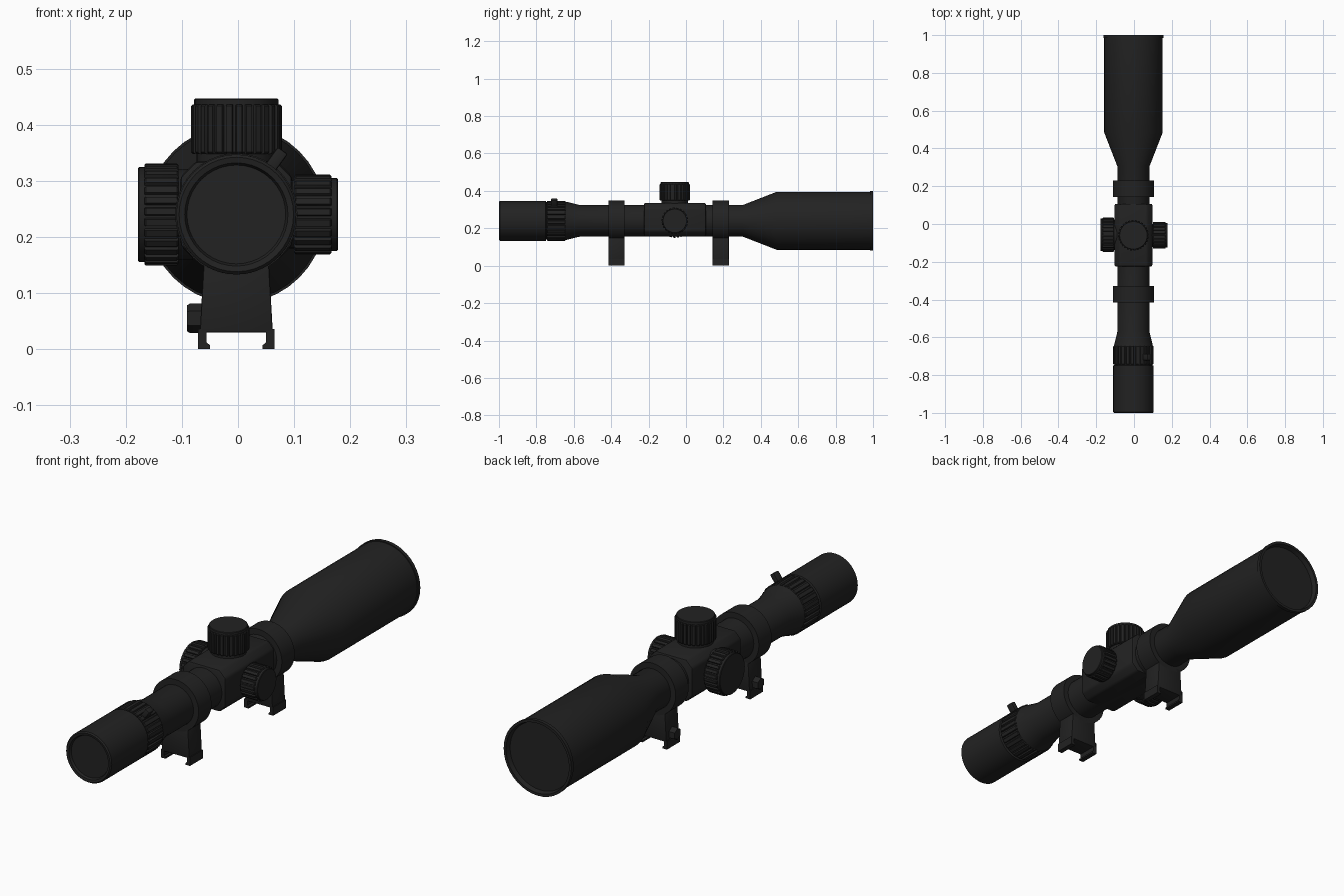
import bpy, bmesh, math
from mathutils import Matrix, Vector

if "Cube" in bpy.data.objects:
    bpy.data.objects.remove(bpy.data.objects["Cube"])

CX, CZ = -0.003, 0.24          # optical axis
black = bpy.data.materials.new("matte black")
black.diffuse_color = (0.016, 0.016, 0.016, 1)
black.use_nodes = True
black.node_tree.nodes["Principled BSDF"].inputs["Base Color"].default_value = black.diffuse_color


def finish(name, bm, angle=35):
    bmesh.ops.recalc_face_normals(bm, faces=bm.faces)
    me = bpy.data.meshes.new(name)
    bm.to_mesh(me)
    bm.free()
    ob = bpy.data.objects.new(name, me)
    bpy.context.collection.objects.link(ob)
    me.materials.append(black)
    bpy.ops.object.select_all(action='DESELECT')
    ob.select_set(True)
    bpy.context.view_layer.objects.active = ob
    bpy.ops.object.shade_smooth_by_angle(angle=math.radians(angle))
    return ob


def bridge(bm, a, b):
    for i in range(len(a)):
        j = (i + 1) % len(a)
        bm.faces.new((a[i], a[j], b[j], b[i]))


def lathe(name, profile, origin, axis, sides=32, closed=False, teeth=0, depth=0.0):
    """Rings of (distance along axis, radius, grooved?) joined into a solid."""
    bm = bmesh.new()
    rot = Vector((0, 0, 1)).rotation_difference(Vector(axis)).to_matrix()
    rings = []
    for p in profile:
        ring = []
        if teeth:
            for t in range(teeth):
                for f, cut in ((0.0, 0), (0.56, 0), (0.66, 1), (0.9, 1)):
                    a = 2 * math.pi * (t + f) / teeth
                    r = p[1] - depth * cut * p[2]
                    ring.append((r * math.cos(a), r * math.sin(a), p[0]))
        else:
            for i in range(sides):
                a = 2 * math.pi * i / sides
                ring.append((p[1] * math.cos(a), p[1] * math.sin(a), p[0]))
        rings.append([bm.verts.new(rot @ Vector(c) + Vector(origin)) for c in ring])
    for a, b in zip(rings, rings[1:]):
        bridge(bm, a, b)
    if closed:
        bridge(bm, rings[-1], rings[0])
    else:
        bm.faces.new(rings[0])
        bm.faces.new(rings[-1])
    return finish(name, bm)


def prism(name, outline, y0, y1, bevel=0.0):
    """Extrude an x-z outline along y."""
    bm = bmesh.new()
    a = [bm.verts.new((x, y0, z)) for x, z in outline]
    b = [bm.verts.new((x, y1, z)) for x, z in outline]
    bridge(bm, a, b)
    bm.faces.new(a)
    bm.faces.new(b)
    if bevel:
        bmesh.ops.bevel(bm, geom=bm.edges[:], offset=bevel, segments=2,
                        affect='EDGES', profile=0.5)
    return finish(name, bm)


Y = (0, 1, 0)
axis0 = (CX, 0, CZ)

# Eyepiece with recessed lens, main tube, objective bell with recessed lens
lathe("main_tube", [
    (-0.988, 0.086), (-0.988, 0.088), (-0.998, 0.092), (-1.0, 0.102), (-0.995, 0.107),
    (-0.75, 0.107), (-0.747, 0.1), (-0.645, 0.1), (-0.645, 0.103), (-0.57, 0.085),
    (0.305, 0.085), (0.485, 0.155), (0.985, 0.155), (0.985, 0.159), (1.0, 0.159),
    (1.0, 0.148), (0.98, 0.143), (0.98, 0.14)], axis0, Y, sides=40)

# Magnification ring and its lever
lathe("magnification_ring", [(-0.743, 0.104, 1), (-0.74, 0.107, 1), (-0.648, 0.107, 1),
                             (-0.645, 0.104, 1)], axis0, Y, teeth=26, depth=0.006)
bm = bmesh.new()
tilt = math.radians(36)
bmesh.ops.create_cube(bm, size=1, matrix=Matrix.Translation((CX, -0.705, CZ))
                      @ Matrix.Rotation(tilt, 4, 'Y')
                      @ Matrix.Translation((0, 0, 0.115))
                      @ Matrix.Diagonal((0.022, 0.034, 0.052, 1)))
bmesh.ops.bevel(bm, geom=bm.edges[:], offset=0.004, segments=2, affect='EDGES', profile=0.5)
finish("magnification_lever", bm)

# Turret housing: chamfered block
w, c = 0.1, 0.028
zb, zt = 0.157, 0.335
prism("turret_housing", [(CX + x, z) for x, z in (
    (-w + c, zb), (w - c, zb), (w, zb + c), (w, zt - c),
    (w - c, zt), (-w + c, zt), (-w, zt - c), (-w, zb + c))], -0.225, 0.107, 0.008)


# Adjustment knobs: smooth collar, grooved grip and plain cap
def knob(name, origin, axis, radius, base, grip, top, teeth):
    lathe(name + "_collar", [(base - 0.02, radius - 0.01), (grip + 0.004, radius - 0.01)],
          origin, axis)
    lathe(name + "_grip", [(grip, radius - 0.003, 1), (grip + 0.003, radius, 1),
                           (top - 0.014, radius, 1), (top - 0.011, radius - 0.003, 1)],
          origin, axis, teeth=teeth, depth=0.006)
    lathe(name + "_cap", [(top - 0.02, radius - 0.006), (top - 0.002, radius - 0.006),
                          (top, radius - 0.008)], origin, axis)


knob("elevation_knob", (CX, -0.06, 0), (0, 0, 1), 0.081, 0.335, 0.348, 0.447, 28)
knob("windage_knob", (0, -0.06, CZ), (1, 0, 0), 0.071, 0.097, 0.1, 0.178, 22)
knob("focus_knob", (0, -0.057, CZ), (-1, 0, 0), 0.091, 0.1, 0.106, 0.178, 28)

# Two mounts: ring, tapered pedestal, rail jaws and clamp nut
for label, y in (("rear", -0.372), ("front", 0.186)):
    h = 0.043
    lathe(label + "_mount_ring", [(-h, 0.08), (-h, 0.109), (h, 0.109), (h, 0.08)],
          (CX, y, CZ), Y, sides=40, closed=True)
    prism(label + "_mount_base", [(CX - 0.065, 0.03), (CX + 0.065, 0.03),
                                  (CX + 0.058, 0.155), (CX - 0.058, 0.155)],
          y - h, y + h, 0.003)
    for side, s in (("left", -1), ("right", 1)):
        prism(f"{label}_{side}_rail_jaw", [(CX + s * x, z) for x, z in (
            (0.068, 0.0), (0.068, 0.036), (0.053, 0.036), (0.053, 0.012),
            (0.047, 0.007), (0.047, 0.0))], y - h, y + h)
    lathe(label + "_clamp_nut", [(0.06, 0.026), (0.086, 0.026), (0.091, 0.023)],
          (0, y, 0.055), (-1, 0, 0), sides=6)
